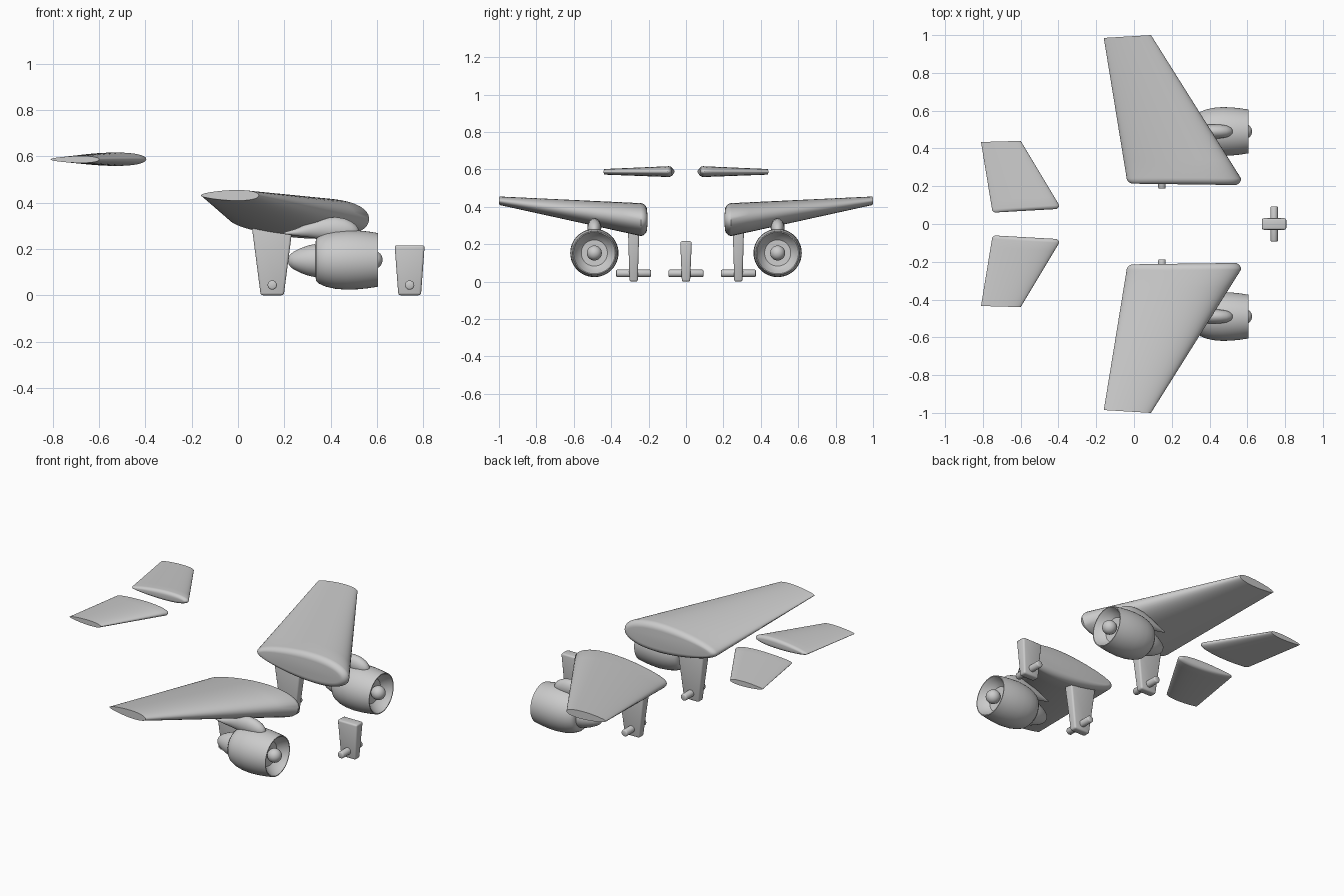
import bpy, bmesh, math
from mathutils import Vector

if "Cube" in bpy.data.objects:
    bpy.data.objects.remove(bpy.data.objects["Cube"])

N = 48


def finish(name, bm, angle=35):
    bmesh.ops.recalc_face_normals(bm, faces=bm.faces[:])
    me = bpy.data.meshes.new(name)
    bm.to_mesh(me)
    bm.free()
    for p in me.polygons:
        p.use_smooth = True
    me.set_sharp_from_angle(angle=math.radians(angle))
    ob = bpy.data.objects.new(name, me)
    bpy.context.collection.objects.link(ob)
    return ob


def loft(name, rings, angle=35):
    """Skin a list of equal-length rings and cap both ends."""
    bm = bmesh.new()
    vs = [[bm.verts.new(p) for p in r] for r in rings]
    n = len(vs[0])
    for a, b in zip(vs, vs[1:]):
        for i in range(n):
            j = (i + 1) % n
            bm.faces.new((a[i], a[j], b[j], b[i]))
    bm.faces.new(vs[0])
    bm.faces.new(vs[-1])
    return finish(name, bm, angle)


def airfoil(te, le, half):
    """Ring from trailing-edge point to leading-edge point."""
    te, le = Vector(te), Vector(le)
    pts = []
    for i in range(N):
        t = 2 * math.pi * i / N
        p = te.lerp(le, 0.5 + 0.5 * math.cos(t))
        s = math.sin(t)
        p.z += half * math.copysign(abs(s) ** 0.95, s) * (1 + 0.28 * math.cos(t)) / 1.04
        pts.append(p)
    return pts


def wing(name, s, te0, le0, h0, te1, le1, h1, r):
    """Tapered wing with a rounded root (radius r) and flat tip."""
    te0, le0, te1, le1 = map(Vector, (te0, le0, te1, le1))
    rings = []
    for k in range(8):                       # rounded root
        a = math.pi / 2 * k / 7
        inset = r * (1 - math.sin(a))
        shift = Vector((0, r * (1 - math.cos(a)), 0))
        d = (le0 - te0).normalized() * inset
        rings.append(airfoil(te0 + d + shift, le0 - d + shift, h0 - inset))
    te0.y += r
    le0.y += r
    for k in range(1, 9):
        f = k / 8
        rings.append(airfoil(te0.lerp(te1, f), le0.lerp(le1, f), h0 + (h1 - h0) * f))
    rings = [[Vector((p.x, p.y * s, p.z)) for p in ring] for ring in rings]
    return loft(name, rings)


def pod(name, y, sections, angle=35):
    """Loft ellipses along x: (x, centre z, half width, half height)."""
    return loft(name, [[(x, y + w * math.cos(2 * math.pi * i / N),
                         z + h * math.sin(2 * math.pi * i / N)) for i in range(N)]
                       for x, z, w, h in sections], angle)


def gear(name, x, y, top, wx_top, wx_bot):
    # tapered strut
    bm = bmesh.new()
    bmesh.ops.create_cube(bm, size=2)
    for v in bm.verts:
        up = v.co.z > 0
        v.co = (x + v.co.x * (wx_top if up else wx_bot),
                y + v.co.y * (0.031 if up else 0.022), top if up else 0)
    bmesh.ops.bevel(bm, geom=bm.edges[:], offset=0.01, segments=3,
                    profile=0.5, affect='EDGES')
    finish(name + "_strut", bm, 40)
    # axle
    R, L = 0.02, 0.093
    prof = [(-L, R - 0.006), (-L + 0.002, R - 0.002), (-L + 0.006, R),
            (L - 0.006, R), (L - 0.002, R - 0.002), (L, R - 0.006)]
    loft(name + "_axle", [[(x + r * math.cos(2 * math.pi * i / 24), y + d,
                            0.044 + r * math.sin(2 * math.pi * i / 24))
                           for i in range(24)] for d, r in prof], 50)


CZ = 0.153
for s, side in ((1, "back"), (-1, "front")):
    wing("main_wing_" + side, s,
         (-0.04, 0.214, 0.335), (0.567, 0.206, 0.33), 0.088,
         (-0.16, 0.985, 0.432), (0.09, 1.0, 0.432), 0.023, 0.035)
    wing("tail_wing_" + side, s,
         (-0.752, 0.06, 0.588), (-0.396, 0.08, 0.588), 0.029,
         (-0.81, 0.434, 0.587), (-0.6, 0.44, 0.587), 0.015, 0.02)
    y = 0.49 * s
    # engine nacelle with a recessed intake
    shell = [(0.335, 0.07), (0.337, 0.09), (0.35, 0.103), (0.38, 0.116), (0.42, 0.125),
             (0.47, 0.129), (0.52, 0.127), (0.56, 0.123), (0.605, 0.116),
             (0.605, 0.111), (0.585, 0.1), (0.565, 0.086), (0.55, 0.07), (0.548, 0.02)]
    pod("engine_nacelle_" + side, y, [(x, CZ, r, r) for x, r in shell], 40)
    # exhaust cone
    cone = [(0.216, 0.004), (0.219, 0.016), (0.226, 0.027), (0.24, 0.038), (0.27, 0.053),
            (0.3, 0.064), (0.33, 0.071), (0.36, 0.073)]
    pod("exhaust_cone_" + side, y, [(x, CZ - 0.003, r, r) for x, r in cone])
    # intake spinner
    ball = [(0.585 - 0.04 * math.cos(a), 0.04 * math.sin(a))
            for a in [0.08 + (math.pi - 0.16) * k / 14 for k in range(15)]]
    pod("spinner_" + side, y, [(x, CZ, r, r) for x, r in ball])
    # pylon fairing between nacelle and wing
    pod("engine_pylon_" + side, y,
        [(0.195, 0.268, 0.004, 0.003), (0.25, 0.272, 0.018, 0.015),
         (0.31, 0.282, 0.028, 0.032), (0.36, 0.287, 0.034, 0.045),
         (0.42, 0.287, 0.037, 0.051), (0.46, 0.284, 0.036, 0.048),
         (0.49, 0.28, 0.031, 0.039), (0.51, 0.277, 0.022, 0.027),
         (0.52, 0.275, 0.012, 0.014), (0.523, 0.275, 0.003, 0.003)])
    gear("main_gear_" + side, 0.148, 0.28 * s, 0.31, 0.09, 0.05)

gear("nose_gear", 0.742, 0, 0.216, 0.065, 0.049)
